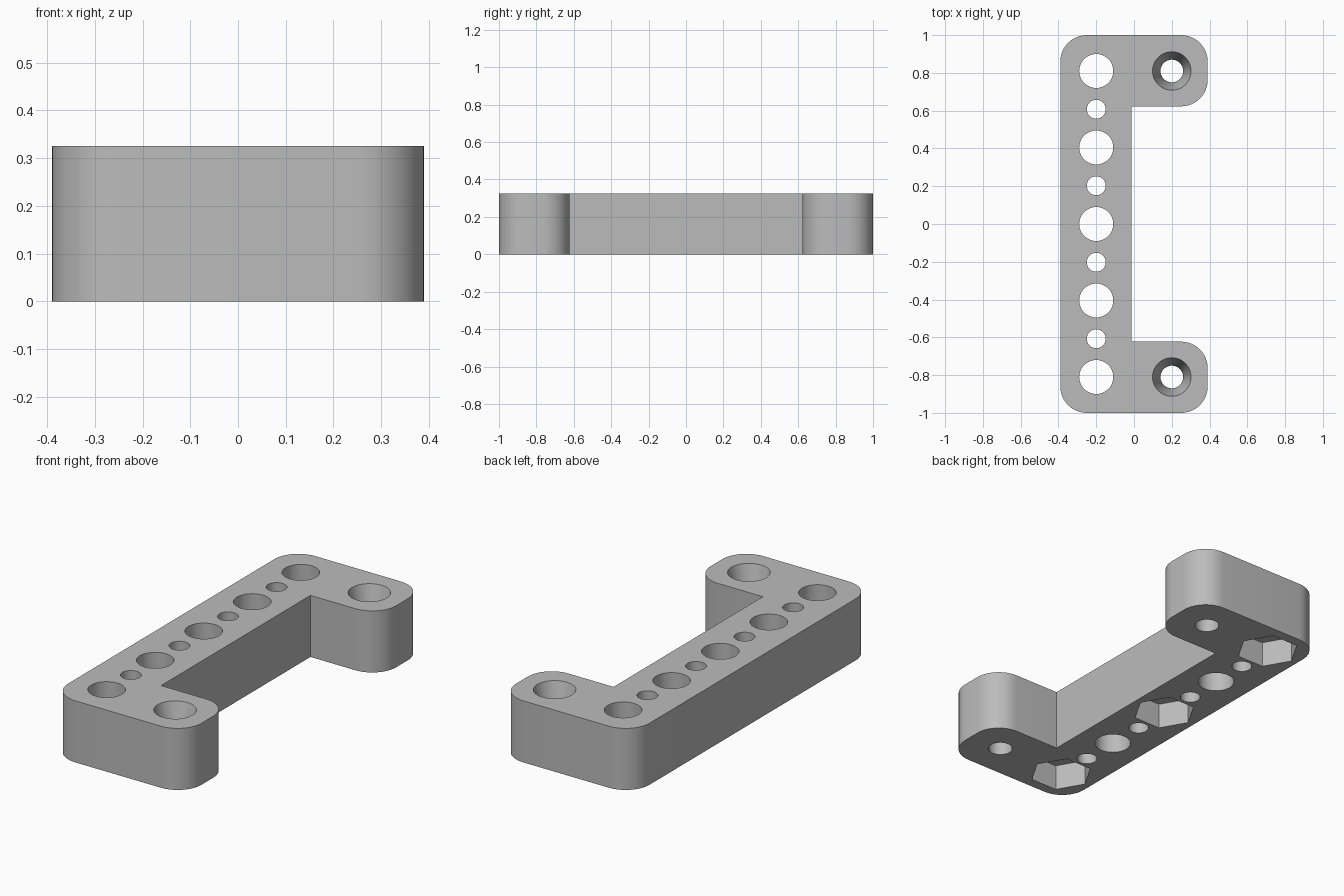
import bpy, bmesh
from math import pi, cos, sin

cube = bpy.data.objects.get("Cube")
if cube:
    bpy.data.objects.remove(cube, do_unlink=True)

HEIGHT = 0.325
ROW_X, ARM_X, END_Y = -0.2, 0.2, 0.81

grey = bpy.data.materials.new("plain grey")
grey.use_nodes = True
colour = (0.5, 0.5, 0.5, 1)
grey.diffuse_color = colour
grey.node_tree.nodes["Principled BSDF"].inputs["Base Color"].default_value = colour


def add_object(name, bm):
    bmesh.ops.recalc_face_normals(bm, faces=bm.faces)
    mesh = bpy.data.meshes.new(name)
    bm.to_mesh(mesh)
    bm.free()
    mesh.materials.append(grey)
    obj = bpy.data.objects.new(name, mesh)
    bpy.context.collection.objects.link(obj)
    return obj


def turned(name, x, y, profile, sides=48):
    """Solid of revolution from (radius, z) pairs, first corner on the x axis."""
    bm = bmesh.new()
    rings = [[bm.verts.new((x + r * cos(2 * pi * i / sides), y + r * sin(2 * pi * i / sides), z))
              for i in range(sides)] for r, z in profile]
    for low, high in zip(rings, rings[1:]):
        for i in range(sides):
            j = (i + 1) % sides
            bm.faces.new((low[i], low[j], high[j], high[i]))
    bm.faces.new(rings[0])
    bm.faces.new(rings[-1])
    return add_object(name, bm)


# Bracket body: C-shaped outline, rounded except at the two inner corners
half = [(-0.39, 1, True), (0.39, 1, True), (0.39, 0.623, True), (-0.013, 0.623, False)]
outline = half + [(x, -y, rounded) for x, y, rounded in reversed(half)]
bm = bmesh.new()
base = bm.faces.new([bm.verts.new((x, y, 0)) for x, y, _ in outline])
extruded = bmesh.ops.extrude_face_region(bm, geom=[base])["geom"]
bmesh.ops.translate(bm, vec=(0, 0, HEIGHT),
                    verts=[v for v in extruded if isinstance(v, bmesh.types.BMVert)])
corners = [e for e in bm.edges
           if abs(e.verts[0].co.z - e.verts[1].co.z) > 0.1 and abs(e.verts[0].co.x) > 0.3]
bmesh.ops.bevel(bm, geom=corners, offset=0.14, offset_type='OFFSET', segments=12,
                profile=0.5, affect='EDGES')
body = add_object("bracket_body", bm)

# Row of alternating large and small through holes
cutters = []
for i in range(-4, 5):
    radius = 0.05 if i % 2 else 0.09
    cutters.append(turned("row_hole", ROW_X, i * END_Y / 4, [(radius, -0.1), (radius, HEIGHT + 0.1)]))

# Hexagonal nut pockets in the underside
for y in (-END_Y, 0, END_Y):
    cutters.append(turned("nut_pocket", ROW_X, y, [(0.156, -0.1), (0.156, 0.137)], sides=6))

# Countersunk screw holes in the arms
for y in (-END_Y, END_Y):
    cutters.append(turned("screw_hole", ARM_X, y, [
        (0.06, -0.1), (0.06, 0.17), (0.085, 0.26), (0.102, HEIGHT), (0.102, HEIGHT + 0.1)]))

bpy.context.view_layer.objects.active = body
for cutter in cutters:
    cutter.hide_render = True
    cut = body.modifiers.new(cutter.name, 'BOOLEAN')
    cut.operation = 'DIFFERENCE'
    cut.solver = 'EXACT'
    cut.object = cutter
    bpy.ops.object.modifier_apply(modifier=cut.name)
    bpy.data.objects.remove(cutter, do_unlink=True)

# Smooth the round walls, keep the rims sharp
bpy.ops.object.select_all(action='DESELECT')
body.select_set(True)
bpy.ops.object.shade_smooth_by_angle(angle=pi / 6)
